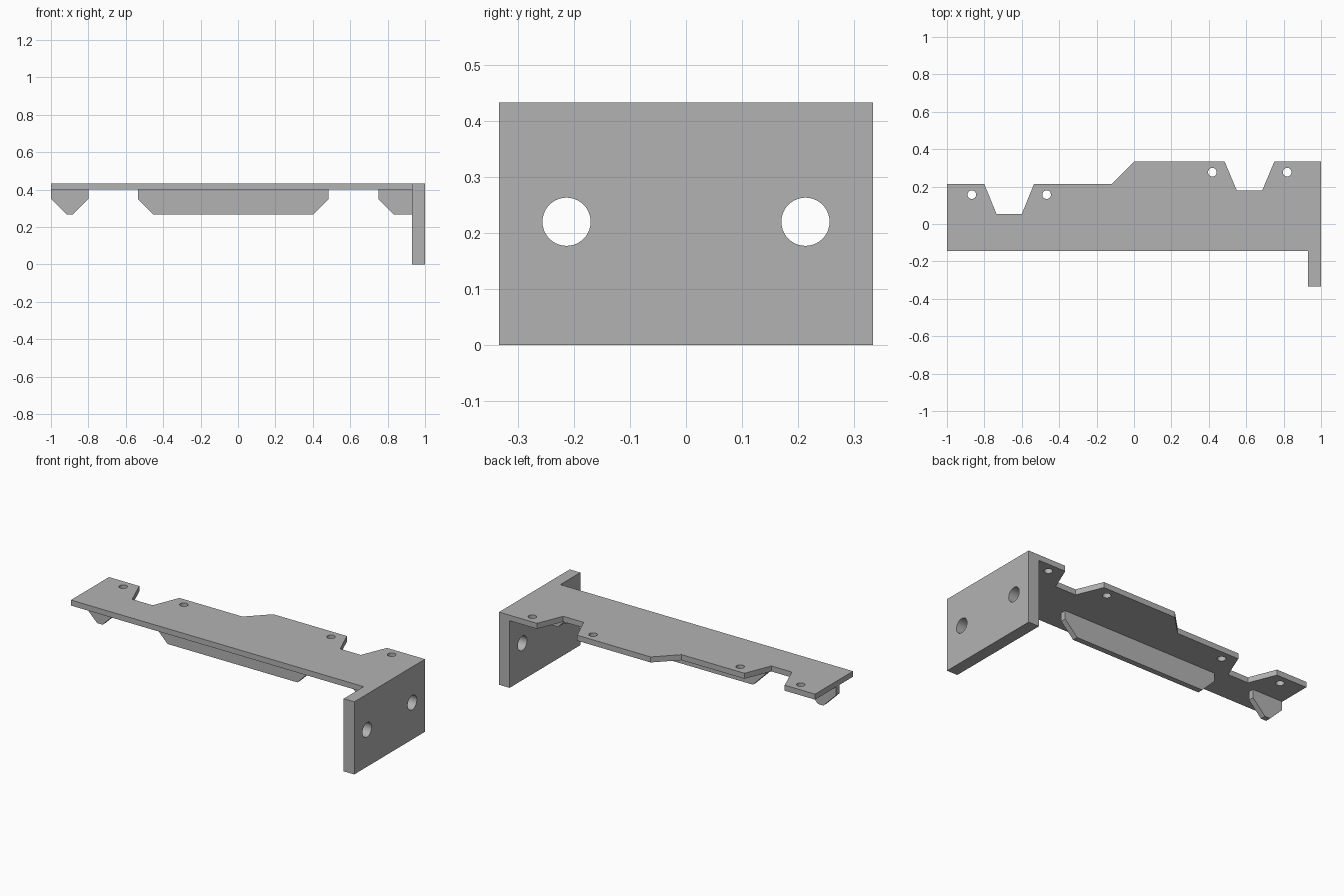
import bpy, bmesh, math
from mathutils import Matrix, Vector

cube = bpy.data.objects.get("Cube")
if cube:
    bpy.data.objects.remove(cube, do_unlink=True)

grey = bpy.data.materials.new("plain grey")
grey.use_nodes = True
colour = (0.45, 0.45, 0.45, 1)
grey.diffuse_color = colour
grey.node_tree.nodes["Principled BSDF"].inputs["Base Color"].default_value = colour

TOP, THICK = 0.433, 0.033
UNDER = TOP - THICK
INNER = 0.93          # inner face of the end bracket
BACK = 0.333


def prism(name, points, depth):
    """Extrude a closed outline of 3D points along the depth vector."""
    bm = bmesh.new()
    face = bm.faces.new([bm.verts.new(p) for p in points])
    grown = bmesh.ops.extrude_face_region(bm, geom=[face])["geom"]
    moved = [v for v in grown if isinstance(v, bmesh.types.BMVert)]
    bmesh.ops.translate(bm, verts=moved, vec=Vector(depth))
    bmesh.ops.recalc_face_normals(bm, faces=bm.faces)
    mesh = bpy.data.meshes.new(name)
    bm.to_mesh(mesh)
    bm.free()
    mesh.materials.append(grey)
    obj = bpy.data.objects.new(name, mesh)
    bpy.context.collection.objects.link(obj)
    return obj


def drill(obj, centres, radius, axis):
    """Cut round through-holes along the axis, then smooth their walls."""
    bm = bmesh.new()
    turn = Vector((0, 0, 1)).rotation_difference(Vector(axis)).to_matrix().to_4x4()
    for c in centres:
        bmesh.ops.create_cone(bm, cap_ends=True, segments=40, radius1=radius,
                              radius2=radius, depth=0.3,
                              matrix=Matrix.Translation(c) @ turn)
    mesh = bpy.data.meshes.new("hole_cutter")
    bm.to_mesh(mesh)
    bm.free()
    mesh.materials.append(grey)
    cutter = bpy.data.objects.new("hole_cutter", mesh)
    cutter.hide_render = True
    bpy.context.collection.objects.link(cutter)
    mod = obj.modifiers.new("holes", "BOOLEAN")
    mod.operation, mod.solver, mod.object = "DIFFERENCE", "EXACT", cutter
    bpy.ops.object.select_all(action="DESELECT")
    obj.select_set(True)
    bpy.context.view_layer.objects.active = obj
    bpy.ops.object.modifier_apply(modifier=mod.name)
    bpy.data.objects.remove(cutter, do_unlink=True)
    bpy.ops.object.shade_smooth_by_angle(angle=math.radians(30))


# Notched top plate
outline = [(-1, -0.145), (INNER, -0.145), (INNER, BACK), (0.75, BACK),
           (0.685, 0.178), (0.55, 0.178), (0.485, BACK), (0, BACK),
           (-0.12, 0.213), (-0.535, 0.213), (-0.6, 0.053), (-0.735, 0.053),
           (-0.8, 0.213), (-1, 0.213)]
plate = prism("top_plate", [(x, y, UNDER) for x, y in outline], (0, 0, THICK))
drill(plate, [(-0.867, 0.157, TOP), (-0.467, 0.157, TOP),
              (0.419, 0.277, TOP), (0.819, 0.277, TOP)], 0.023, (0, 0, 1))

# End bracket with two bolt holes
corners = [(-BACK, 0), (BACK, 0), (BACK, TOP), (-BACK, TOP)]
bracket = prism("end_bracket", [(INNER, y, z) for y, z in corners], (1 - INNER, 0, 0))
drill(bracket, [(INNER, y, 0.22) for y in (-0.213, 0.213)], 0.043, (1, 0, 0))

# Chamfered ribs under the plate
RIB_LOW, CHAMFER, RIB_Y = 0.268, 0.082, -0.016


def rib(name, left, right, cut_right=True):
    shoulder = RIB_LOW + CHAMFER
    pts = [(right, UNDER), (left, UNDER), (left, shoulder), (left + CHAMFER, RIB_LOW)]
    if cut_right:
        pts += [(right - CHAMFER, RIB_LOW), (right, shoulder)]
    else:
        pts.append((right, RIB_LOW))
    prism(name, [(x, RIB_Y, z) for x, z in pts], (0, THICK, 0))


rib("right_rib", -1, -0.8)
rib("middle_rib", -0.535, 0.485)
rib("left_rib", 0.75, INNER, cut_right=False)
